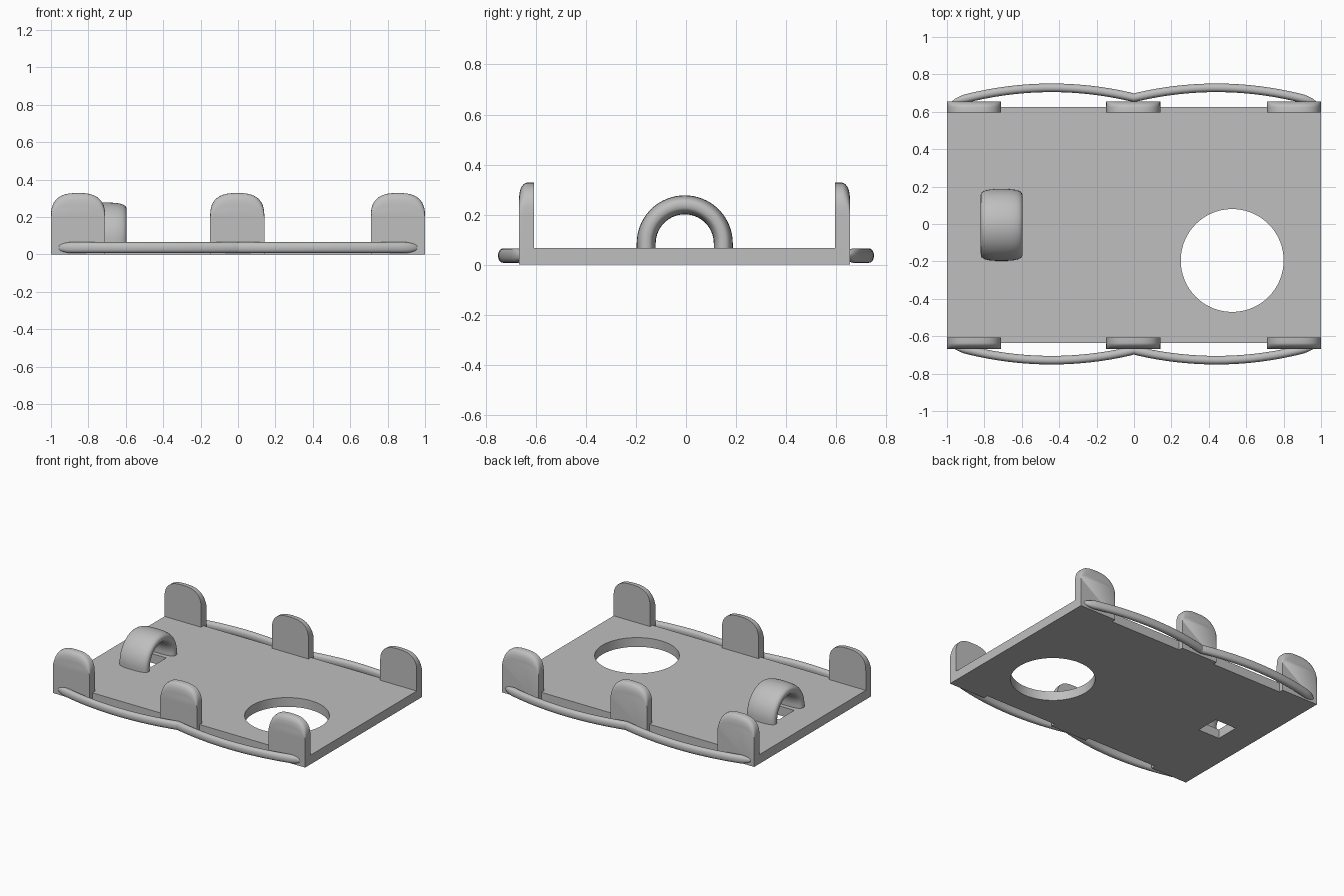
import bpy
import bmesh
from math import pi, sin, cos, sqrt, copysign

cube = bpy.data.objects.get("Cube")
if cube:
    bpy.data.objects.remove(cube, do_unlink=True)

GREY = (0.52, 0.52, 0.52, 1)
grey = bpy.data.materials.new("plain grey")
grey.use_nodes = True
grey.diffuse_color = GREY
grey.node_tree.nodes["Principled BSDF"].inputs["Base Color"].default_value = GREY


def activate(obj):
    bpy.ops.object.select_all(action='DESELECT')
    obj.select_set(True)
    bpy.context.view_layer.objects.active = obj


def loft(name, rings, angle=0.6):
    """Skin a row of closed rings and cap both ends."""
    bm = bmesh.new()
    loops = [[bm.verts.new(p) for p in ring] for ring in rings]
    n = len(loops[0])
    for a, b in zip(loops, loops[1:]):
        for i in range(n):
            j = (i + 1) % n
            bm.faces.new((a[i], a[j], b[j], b[i]))
    bm.faces.new(loops[0][::-1])
    bm.faces.new(loops[-1])
    bmesh.ops.recalc_face_normals(bm, faces=bm.faces)
    mesh = bpy.data.meshes.new(name)
    bm.to_mesh(mesh)
    bm.free()
    obj = bpy.data.objects.new(name, mesh)
    bpy.context.collection.objects.link(obj)
    mesh.materials.append(grey)
    activate(obj)
    bpy.ops.object.shade_smooth_by_angle(angle=angle)
    return obj


def superellipse(a, b, power, n=32):
    pts = []
    for i in range(n):
        c, s = cos(2 * pi * i / n), sin(2 * pi * i / n)
        pts.append((a * copysign(abs(c) ** (2 / power), c),
                    b * copysign(abs(s) ** (2 / power), s)))
    return pts


# Base plate with a round opening and a small square slot
PLATE_TOP = 0.066
bpy.ops.mesh.primitive_cube_add(size=1, location=(0, -0.005, PLATE_TOP / 2))
plate = bpy.context.object
plate.name = "base_plate"
plate.scale = (2, 1.26, PLATE_TOP)
bpy.ops.object.transform_apply(location=True, scale=True)
plate.data.materials.append(grey)

bpy.ops.mesh.primitive_cylinder_add(vertices=96, radius=0.275, depth=0.4,
                                    location=(0.525, -0.195, 0))
round_cutter = bpy.context.object
bpy.ops.mesh.primitive_cube_add(size=1, location=(-0.71, -0.005, 0))
slot_cutter = bpy.context.object
slot_cutter.scale = (0.17, 0.17, 0.4)
for cutter in (round_cutter, slot_cutter):
    cutter.hide_render = True
    mod = plate.modifiers.new("opening", 'BOOLEAN')
    mod.operation = 'DIFFERENCE'
    mod.solver = 'EXACT'
    mod.object = cutter
    activate(plate)
    bpy.ops.object.modifier_apply(modifier=mod.name)
    bpy.data.objects.remove(cutter, do_unlink=True)
activate(plate)
bpy.ops.object.shade_smooth_by_angle(angle=0.5)

# Arched loop over the slot, with short straight feet
section = superellipse(0.112, 0.038, 2.8)
rings = []
steps = 40
for i in range(-1, steps + 2):
    t = pi * min(max(i, 0), steps) / steps
    z0 = 0.085 if 0 <= i <= steps else 0.05
    rings.append([(-0.708 + u, -0.005 + (0.154 + v) * cos(t),
                   z0 + (0.154 + v) * sin(t)) for u, v in section])
loft("arched_loop", rings)


# Upright tabs: flat inside, domed outer rim
def tab(name, x, side):
    half, shoulder, rise = 0.145, 0.2, 0.128
    n = 24
    rings = []
    for k in range(10):
        t = k / 9
        shrink = 0 if k == 0 else 1 - sqrt(1 - t * t)
        depth = 0.602 + 0.06 * (0.42 * (k > 0) + 0.58 * t if k else 0)
        ring = [(x + half, side * depth - 0.006, 0)]
        for i in range(n + 1):
            c, s = cos(pi * i / n), sin(pi * i / n)
            px = copysign(abs(c) ** 0.75, c) * half * (1 - 0.16 * shrink * s)
            pz = shoulder + s ** 0.75 * rise * (1 - 0.5 * shrink) if s > 1e-6 else shoulder
            ring.append((x + px, side * depth - 0.006, pz))
        ring.append((x - half, side * depth - 0.006, 0))
        rings.append(ring)
    loft(name, rings, 0.7)


# Side rails: two shallow bows per side, tapering at the outer tips
def rail(name, side, direction):
    rings = []
    n = 40
    for i in range(n + 1):
        t = i / n
        x = 0.975 * t
        # bow leaves the middle further out than it meets the end
        y = 0.675 - 0.025 * t + 0.065 * (1 - (2 * t - 1) ** 2)
        slope = (-0.025 + 0.26 * (1 - 2 * t)) / 0.975
        size = min(1, 0.15 + sqrt((1 - t) / 0.1))
        norm = sqrt(1 + slope * slope)
        ring = []
        for u, v in superellipse(0.023, 0.029, 2.3, 20):
            px = x - size * u * slope / norm if 0 < i else x
            ring.append((direction * px, side * (y + size * u / norm),
                         0.036 + size * v))
        rings.append(ring)
    loft(name, rings)


for side, label in ((-1, "front"), (1, "back")):
    for x, place in ((-0.855, "right"), (-0.004, "middle"), (0.855, "left")):
        tab(f"{label}_{place}_tab", x, side)
    for direction, place in ((-1, "right"), (1, "left")):
        rail(f"{label}_{place}_rail", side, direction)
